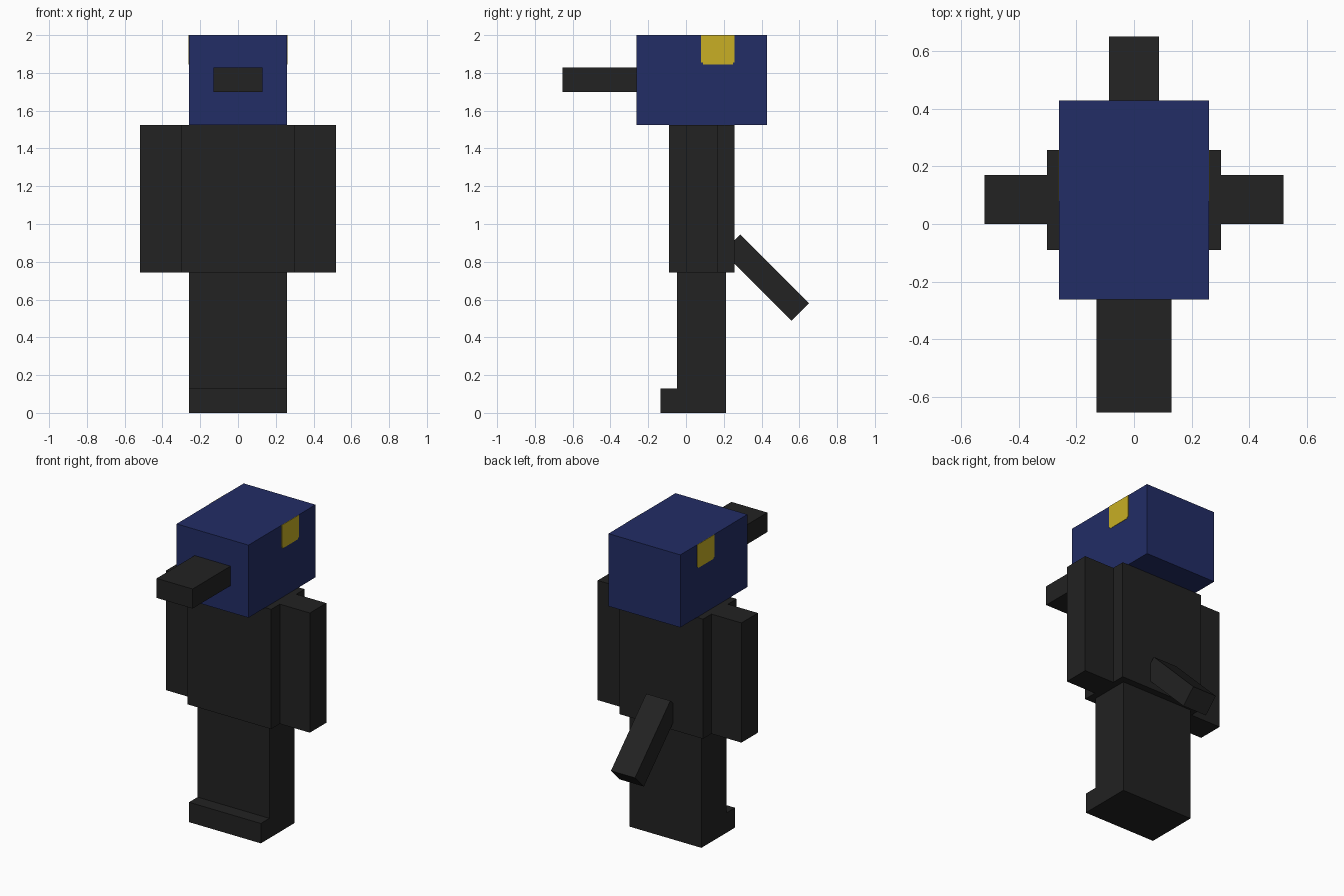
import bpy
import bmesh
from math import radians
from mathutils import Matrix, Vector

cube = bpy.data.objects.get("Cube")
if cube:
    bpy.data.objects.remove(cube, do_unlink=True)


def make_material(name, rgb):
    mat = bpy.data.materials.new(name)
    mat.use_nodes = True
    colour = (*rgb, 1)
    mat.diffuse_color = colour
    bsdf = next(n for n in mat.node_tree.nodes if n.type == 'BSDF_PRINCIPLED')
    bsdf.inputs["Base Color"].default_value = colour
    return mat


black = make_material("charcoal black", (0.016, 0.016, 0.016))
navy = make_material("navy blue", (0.016, 0.026, 0.133))
yellow = make_material("golden yellow", (0.58, 0.43, 0.018))


def add_object(name, bm, mat):
    bmesh.ops.recalc_face_normals(bm, faces=bm.faces)
    mesh = bpy.data.meshes.new(name)
    bm.to_mesh(mesh)
    bm.free()
    mesh.materials.append(mat)
    obj = bpy.data.objects.new(name, mesh)
    bpy.context.scene.collection.objects.link(obj)
    return obj


def box(name, xs, ys, zs, mat):
    """Box spanning the given ranges, with its origin at its centre."""
    size = Vector(b - a for a, b in (xs, ys, zs))
    bm = bmesh.new()
    bmesh.ops.create_cube(bm, size=1, matrix=Matrix.Diagonal(size).to_4x4())
    obj = add_object(name, bm, mat)
    obj.location = [(a + b) / 2 for a, b in (xs, ys, zs)]
    return obj


def side_plate(name, side, x, outline, mat):
    """Thin plate on one side of the head, from a (y, z) outline."""
    bm = bmesh.new()
    face = bm.faces.new([bm.verts.new((side * (x - 0.002), y, z)) for y, z in outline])
    out = bmesh.ops.extrude_face_region(bm, geom=[face])
    verts = [v for v in out["geom"] if isinstance(v, bmesh.types.BMVert)]
    bmesh.ops.translate(bm, verts=verts, vec=(side * 0.004, 0, 0))
    return add_object(name, bm, mat)


# Head and beak
box("head", (-0.26, 0.26), (-0.263, 0.43), (1.525, 2), navy)
box("beak", (-0.13, 0.13), (-0.655, -0.263), (1.70, 1.828), black)

# Body and tail
box("body", (-0.303, 0.303), (-0.09, 0.257), (0.742, 1.525), black)
tail = box("tail", (-0.087, 0.087), (0.165, 0.681), (0.651, 0.781), black)
tail.rotation_euler.x = radians(-45)

# Legs and toes
box("legs", (-0.26, 0.26), (-0.047, 0.212), (0, 0.742), black)
box("toes", (-0.26, 0.26), (-0.135, -0.047), (0, 0.13), black)

# Wings and eyes, one per side; the eye's lower corners are stepped
front, back, low, top, step = 0.08, 0.257, 1.845, 2, 0.009
eye_outline = [(front, top), (front, low + step), (front + step, low + step),
               (front + step, low), (back - step, low),
               (back - step, low + step), (back, low + step), (back, top)]
for label, side in (("left", 1), ("right", -1)):
    box(label + "_wing", sorted((side * 0.303, side * 0.52)),
        (0, 0.17), (0.742, 1.525), black)
    side_plate(label + "_eye", side, 0.26, eye_outline, yellow)
